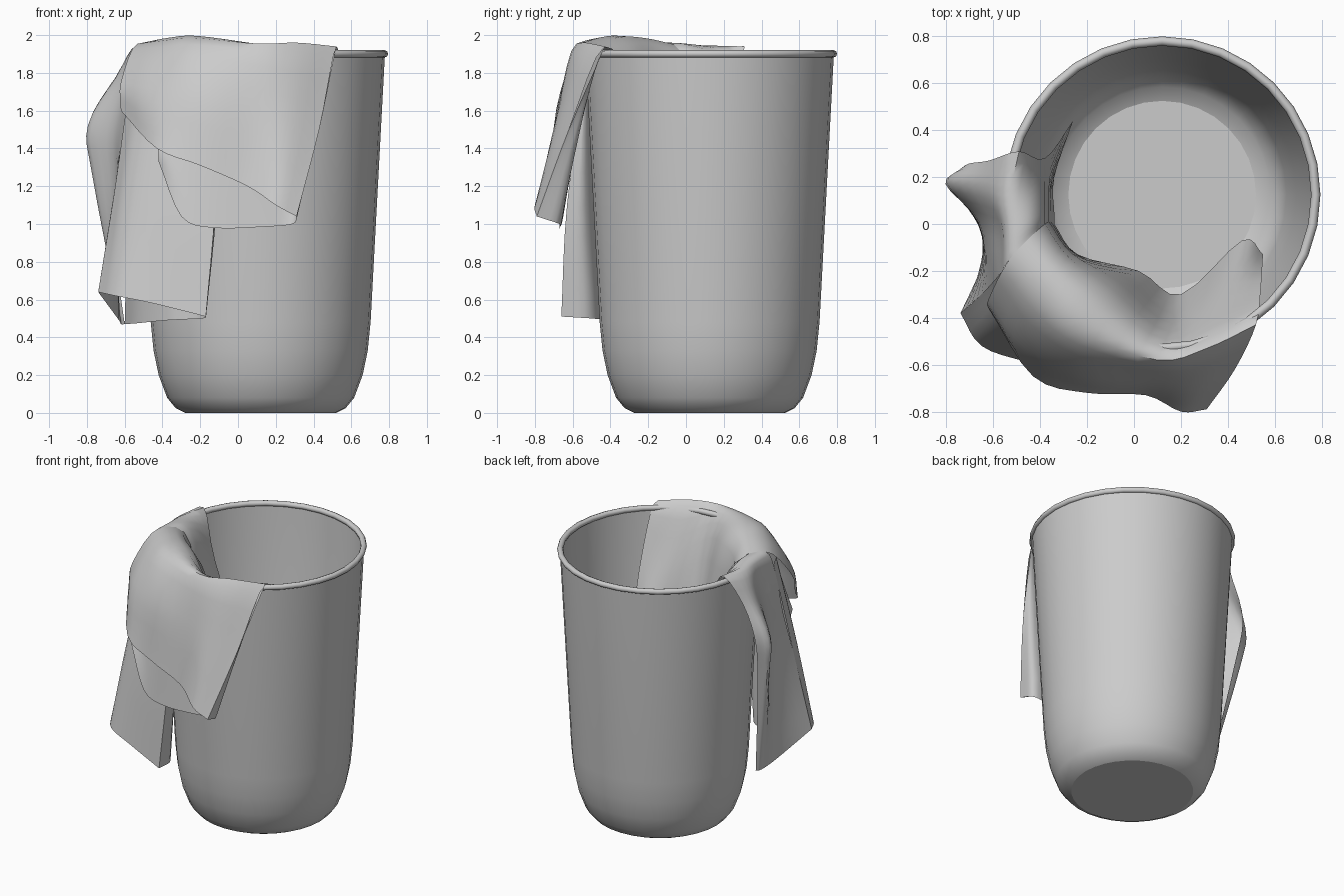
import bpy, bmesh, math
from mathutils import Vector

cube = bpy.data.objects.get("Cube")
if cube:
    bpy.data.objects.remove(cube)

CENTRE = Vector((.12, .125, 0))


def make_material(name, rgb):
    mat = bpy.data.materials.new(name)
    mat.use_nodes = True
    mat.diffuse_color = (*rgb, 1)
    mat.node_tree.nodes["Principled BSDF"].inputs["Base Color"].default_value = (*rgb, 1)
    return mat


grey = make_material("plain grey", (.6, .6, .6))


def make_object(name, verts, faces, angle, recalc=False):
    mesh = bpy.data.meshes.new(name)
    mesh.from_pydata(verts, [], faces)
    mesh.materials.append(grey)
    if recalc:
        bm = bmesh.new()
        bm.from_mesh(mesh)
        bmesh.ops.recalc_face_normals(bm, faces=bm.faces)
        bm.to_mesh(mesh)
        bm.free()
    obj = bpy.data.objects.new(name, mesh)
    bpy.context.collection.objects.link(obj)
    bpy.ops.object.select_all(action='DESELECT')
    obj.select_set(True)
    bpy.context.view_layer.objects.active = obj
    bpy.ops.object.shade_smooth_by_angle(angle=math.radians(angle))
    return obj


def lathe(name, profile, angle, sides=32, closed=False):
    """Spin (radius, height) points round the bin axis."""
    n = len(profile)
    verts = [CENTRE + Vector((r * math.cos(a), r * math.sin(a), z))
             for a in (math.tau * i / sides for i in range(sides)) for r, z in profile]
    faces = []
    for i in range(sides):
        p, q = i * n, (i + 1) % sides * n
        faces += [(p + k, q + k, q + (k + 1) % n, p + (k + 1) % n)
                  for k in range(n if closed else n - 1)]
    if not closed:
        faces += [[i * n + k for i in range(sides)] for k in (0, n - 1)]
    return make_object(name, verts, faces, angle, True)


def spline(points, steps):
    """Smooth curve passing through every point."""
    pts = [Vector(p) for p in points]
    pts = [2 * pts[0] - pts[1]] + pts + [2 * pts[-1] - pts[-2]]
    out = []
    for a, b, c, d in zip(pts, pts[1:], pts[2:], pts[3:]):
        for s in range(steps):
            t = s / steps
            out.append(b + (c - a) * t / 2 + (a - b * 2.5 + c * 2 - d / 2) * t * t
                       + (b * 3 - a - c * 3 + d) * t ** 3 / 2)
    return out + [pts[-2]]


def cloth(name, columns, steps=4):
    """Smooth sheet through a grid of control points."""
    lines = [spline(col, steps) for col in columns]
    rows = [spline(row, steps) for row in zip(*lines)]
    w = len(rows[0])
    verts = [v for row in rows for v in row]
    faces = [(j * w + i, j * w + i + 1, (j + 1) * w + i + 1, (j + 1) * w + i)
             for j in range(len(rows) - 1) for i in range(w - 1)]
    return make_object(name, verts, faces, 50)


# Bin shell: outside from the base up, then back down the inside
outer = [(.4, 0), (.45, .025), (.495, .08), (.54, .2), (.567, .33), (.582, .48), (.658, 1.9)]
inner = [(.648, 1.9), (.572, .48), (.53, .2), (.518, .145), (.495, .095), (.46, .052), (.4, .02)]
lathe("bin_shell", outer + inner, 25)

# Rolled rim
lathe("bin_rim", [(.655 + .02 * math.cos(k * math.tau / 8), 1.901 + .02 * math.sin(k * math.tau / 8))
                  for k in range(8)], 60, closed=True)

# Cloth over the rim: inside hem, inside, crest, outside, front hem
cloth("cloth_front_flap", [
    [(.55, -.13, 1), (.54, -.28, 1.65), (.52, -.43, 1.94), (.43, -.62, 1.5), (.31, -.79, 1.04)],
    [(.46, -.07, 1), (.38, -.33, 1.6), (.31, -.53, 1.96), (.26, -.68, 1.55), (.2, -.8, 1.1)],
    [(.2, -.3, 1), (.15, -.46, 1.75), (.1, -.58, 1.955), (.08, -.67, 1.65), (.05, -.73, 1.2)],
    [(.02, -.2, 1), (-.1, -.27, 1.85), (-.24, -.46, 1.985), (-.21, -.65, 1.72), (-.2, -.72, 1.31)],
    [(-.24, -.13, 1), (-.28, -.14, 1.86), (-.4, -.32, 1.97), (-.47, -.52, 1.72), (-.43, -.65, 1.4)],
    [(-.34, .0, 1), (-.38, .0, 1.82), (-.53, -.15, 1.955), (-.62, -.32, 1.75), (-.62, -.36, 1.6)],
])

# Layer folded behind the front hem, joined to its right edge
cloth("cloth_under_fold", [
    [(.52, -.43, 1.94), (.43, -.62, 1.5), (.31, -.79, 1.04)],
    [(.44, -.47, 1.9), (.38, -.56, 1.5), (.29, -.67, 1.0)],
    [(.1, -.56, 1.9), (.1, -.62, 1.5), (.13, -.67, .985)],
    [(-.13, -.54, 1.85), (-.13, -.62, 1.5), (-.13, -.67, .98)],
    [(-.28, -.5, 1.8), (-.3, -.57, 1.5), (-.3, -.65, 1.04)],
    [(-.4, -.43, 1.8), (-.42, -.54, 1.5), (-.42, -.62, 1.33)],
])

# Long hanging corner, front layer and the layer behind it
cloth("cloth_long_strip", [
    [(-.56, -.2, 1.85), (-.65, -.3, 1.2), (-.74, -.38, .64)],
    [(-.48, -.34, 1.85), (-.58, -.44, 1.2), (-.65, -.52, .62)],
    [(-.32, -.44, 1.85), (-.38, -.54, 1.2), (-.45, -.59, .58)],
    [(-.09, -.53, 1.85), (-.12, -.63, 1.1), (-.17, -.66, .51)],
])
cloth("cloth_strip_back", [
    [(-.09, -.53, 1.85), (-.12, -.63, 1.1), (-.17, -.66, .51)],
    [(-.1, -.52, 1.85), (-.13, -.53, 1.1), (-.19, -.5, .5)],
    [(-.33, -.4, 1.85), (-.33, -.42, 1.2), (-.38, -.4, .49)],
    [(-.48, -.22, 1.85), (-.48, -.22, 1.2), (-.53, -.19, .475)],
    [(-.56, -.03, 1.85), (-.58, .0, 1.2), (-.6, .05, .47)],
])

# Flap over the side, flared into a fold that runs down to the strip
cloth("cloth_side_flap", [
    [(-.26, .44, .9), (-.38, .28, 1.6), (-.49, .31, 1.94), (-.62, .27, 1.8),
     (-.72, .25, 1.55), (-.7, .18, 1.2), (-.6, .06, .47)],
    [(-.34, .2, .9), (-.38, .15, 1.75), (-.53, .12, 1.945), (-.65, .15, 1.77),
     (-.795, .17, 1.52), (-.77, .15, 1.25), (-.62, .02, .47)],
    [(-.34, .05, 1), (-.38, .05, 1.82), (-.53, -.02, 1.95), (-.58, -.02, 1.77),
     (-.66, .01, 1.5), (-.65, -.03, 1.2), (-.63, -.14, .49)],
    [(-.34, .0, 1), (-.38, .0, 1.82), (-.53, -.15, 1.955), (-.57, -.22, 1.75),
     (-.6, -.25, 1.5), (-.65, -.3, 1.2), (-.74, -.38, .64)],
])
